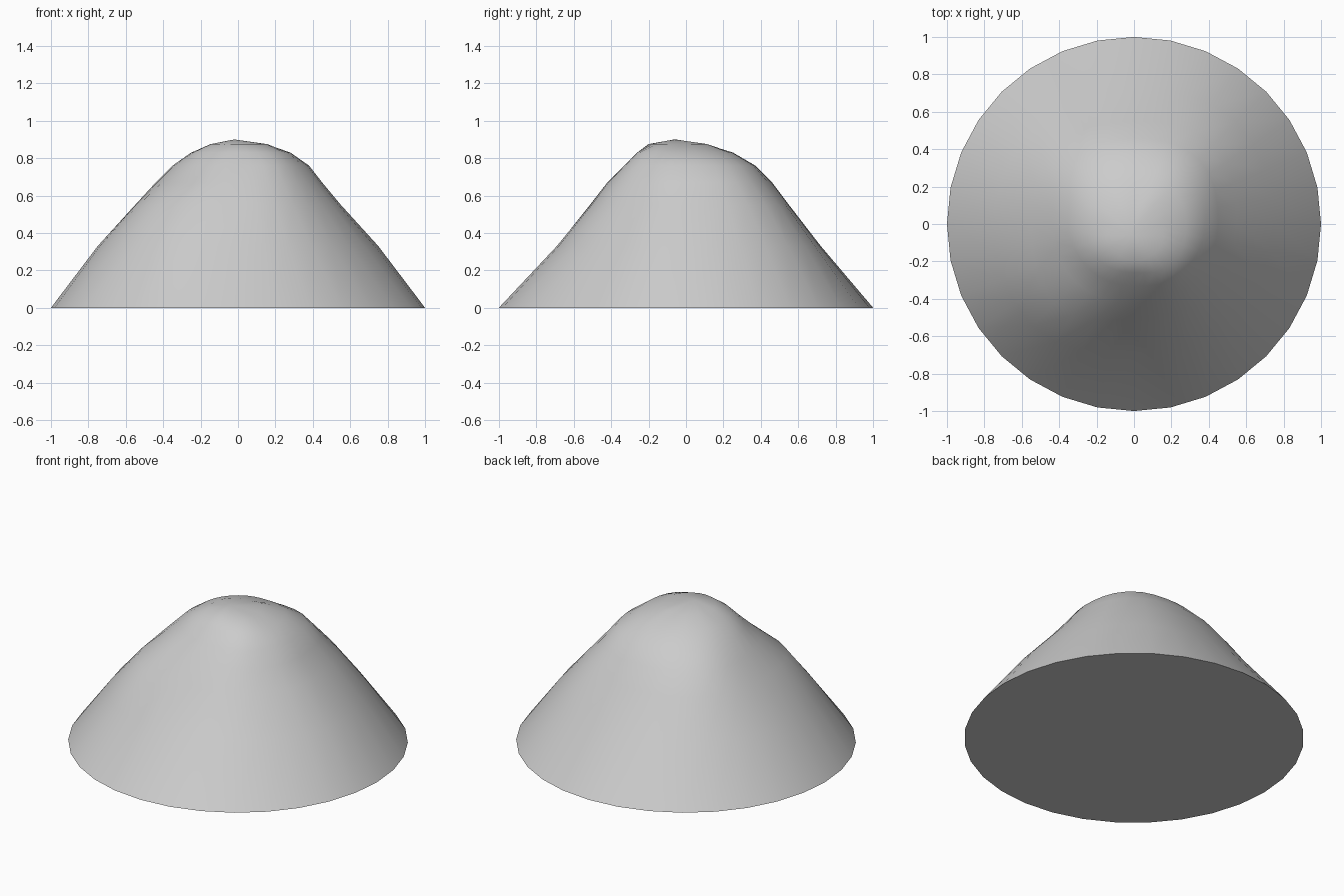
import bpy, bmesh, math

if "Cube" in bpy.data.objects:
    bpy.data.objects.remove(bpy.data.objects["Cube"])

SIDES = 32
HEIGHTS = [0.33, 0.55, 0.67, 0.76, 0.83, 0.875]
# Radius at each height, for eight compass directions starting at +x
RADII = [
    [0.75, 0.55, 0.45, 0.38, 0.28, 0.15],
    [0.77, 0.60, 0.49, 0.41, 0.28, 0.14],
    [0.72, 0.55, 0.46, 0.37, 0.25, 0.10],
    [0.74, 0.58, 0.48, 0.37, 0.25, 0.12],
    [0.75, 0.55, 0.44, 0.35, 0.25, 0.14],
    [0.77, 0.60, 0.44, 0.34, 0.27, 0.18],
    [0.69, 0.51, 0.42, 0.33, 0.26, 0.20],
    [0.71, 0.53, 0.44, 0.37, 0.30, 0.19],
]


def radius(level, angle):
    """Blend smoothly between neighbouring directions."""
    t = angle / (math.pi / 4)
    i = int(t + 1e-6)
    f = (1 - math.cos(math.pi * (t - i))) / 2
    return RADII[i % 8][level] * (1 - f) + RADII[(i + 1) % 8][level] * f


bm = bmesh.new()


def ring(z, radius_at):
    verts = []
    for k in range(SIDES):
        a = 2 * math.pi * k / SIDES
        r = radius_at(a)
        verts.append(bm.verts.new((r * math.cos(a), r * math.sin(a), z)))
    return verts


# Sloping sides, from the round foot upwards
rings = [ring(0, lambda a: 1.0)]
for level, z in enumerate(HEIGHTS):
    rings.append(ring(z, lambda a: radius(level, a)))
for low, high in zip(rings, rings[1:]):
    for k in range(SIDES):
        n = (k + 1) % SIDES
        bm.faces.new((low[k], low[n], high[n], high[k]))

# Rounded summit and flat underside
peak = bm.verts.new((-0.02, -0.06, 0.9))
for k in range(SIDES):
    bm.faces.new((rings[-1][k], rings[-1][(k + 1) % SIDES], peak))
bm.faces.new(rings[0][::-1])

mesh = bpy.data.meshes.new("mound")
bm.to_mesh(mesh)
bm.free()
mound = bpy.data.objects.new("mound", mesh)
bpy.context.collection.objects.link(mound)

grey = bpy.data.materials.new("stone grey")
grey.diffuse_color = (0.6, 0.6, 0.6, 1)
grey.use_nodes = True
grey.node_tree.nodes["Principled BSDF"].inputs["Base Color"].default_value = grey.diffuse_color
mesh.materials.append(grey)

bpy.context.view_layer.objects.active = mound
mound.select_set(True)
bpy.ops.object.shade_smooth_by_angle(angle=math.radians(45))
